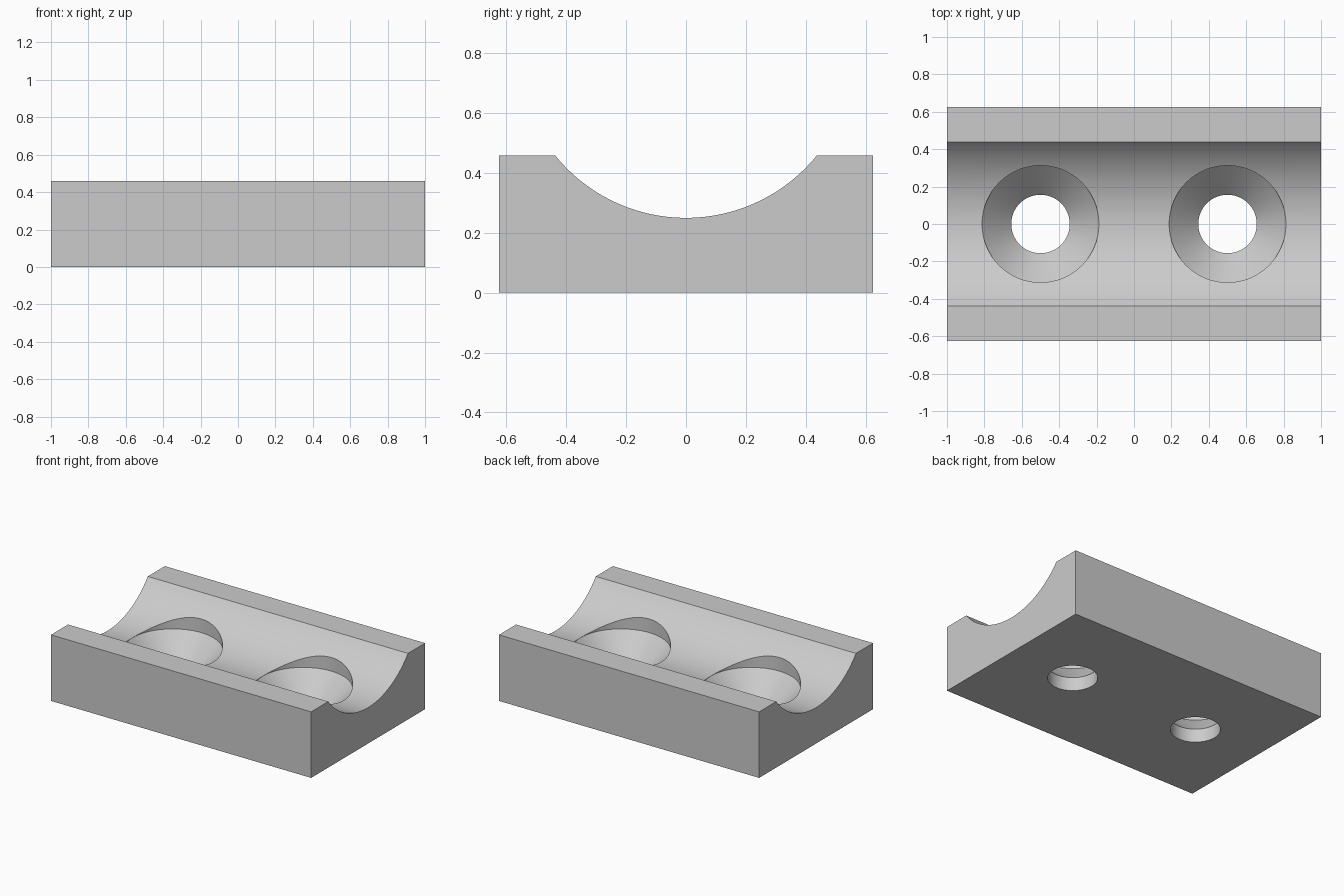
import bpy
import bmesh
from math import asin, cos, sin, pi, radians
from mathutils import Vector

cube = bpy.data.objects.get("Cube")
if cube:
    bpy.data.objects.remove(cube, do_unlink=True)

HALF_X, HALF_Y, HEIGHT = 1.0, 0.625, 0.459
GROOVE_R, GROOVE_Z, GROOVE_HALF = 0.5625, 0.8125, 0.4375
HOLE_R, SINK_R, HOLE_X = 0.15625, 0.3125, 0.5
SINK_Z = 0.2495

grey = bpy.data.materials.new("plain_grey")
grey.use_nodes = True
colour = (0.6, 0.6, 0.6, 1)
grey.diffuse_color = colour
grey.node_tree.nodes["Principled BSDF"].inputs["Base Color"].default_value = colour


def finish(name, bm):
    bmesh.ops.recalc_face_normals(bm, faces=bm.faces)
    mesh = bpy.data.meshes.new(name)
    bm.to_mesh(mesh)
    bm.free()
    mesh.materials.append(grey)
    obj = bpy.data.objects.new(name, mesh)
    bpy.context.collection.objects.link(obj)
    return obj


def grooved_block():
    """End profile with a round channel, extruded along x."""
    steps = 48
    half_angle = asin(GROOVE_HALF / GROOVE_R)
    profile = [(-HALF_Y, HEIGHT), (-HALF_Y, 0), (HALF_Y, 0), (HALF_Y, HEIGHT)]
    for i in range(steps + 1):
        a = half_angle * (1 - 2 * i / steps)
        z = HEIGHT if i in (0, steps) else GROOVE_Z - GROOVE_R * cos(a)
        profile.append((GROOVE_R * sin(a), z))
    bm = bmesh.new()
    end = bm.faces.new([bm.verts.new((-HALF_X, y, z)) for y, z in profile])
    grown = bmesh.ops.extrude_face_region(bm, geom=[end])["geom"]
    verts = [g for g in grown if isinstance(g, bmesh.types.BMVert)]
    bmesh.ops.translate(bm, verts=verts, vec=Vector((2 * HALF_X, 0, 0)))
    return finish("saddle_block", bm)


def countersink_cutter(x):
    """Through hole, cone and wide bore as one turned solid."""
    sides = 64
    steps = [(HOLE_R, -0.1), (HOLE_R, SINK_Z - (SINK_R - HOLE_R)),
             (SINK_R, SINK_Z), (SINK_R, 0.7)]
    bm = bmesh.new()
    rings = [[bm.verts.new((x + r * cos(2 * pi * i / sides),
                            r * sin(2 * pi * i / sides), z))
              for i in range(sides)] for r, z in steps]
    for low, high in zip(rings, rings[1:]):
        for i in range(sides):
            j = (i + 1) % sides
            bm.faces.new((low[i], low[j], high[j], high[i]))
    bm.faces.new(rings[0])
    bm.faces.new(rings[-1])
    return finish("countersink_cutter", bm)


block = grooved_block()
bpy.ops.object.select_all(action="DESELECT")
bpy.context.view_layer.objects.active = block
block.select_set(True)

# Drill both countersunk holes
for x in (-HOLE_X, HOLE_X):
    cutter = countersink_cutter(x)
    cutter.hide_render = True
    cut = block.modifiers.new("countersunk_hole", "BOOLEAN")
    cut.operation = "DIFFERENCE"
    cut.solver = "EXACT"
    cut.object = cutter
    bpy.ops.object.modifier_apply(modifier=cut.name)
    bpy.data.objects.remove(cutter, do_unlink=True)

bpy.ops.object.shade_smooth_by_angle(angle=radians(25))
